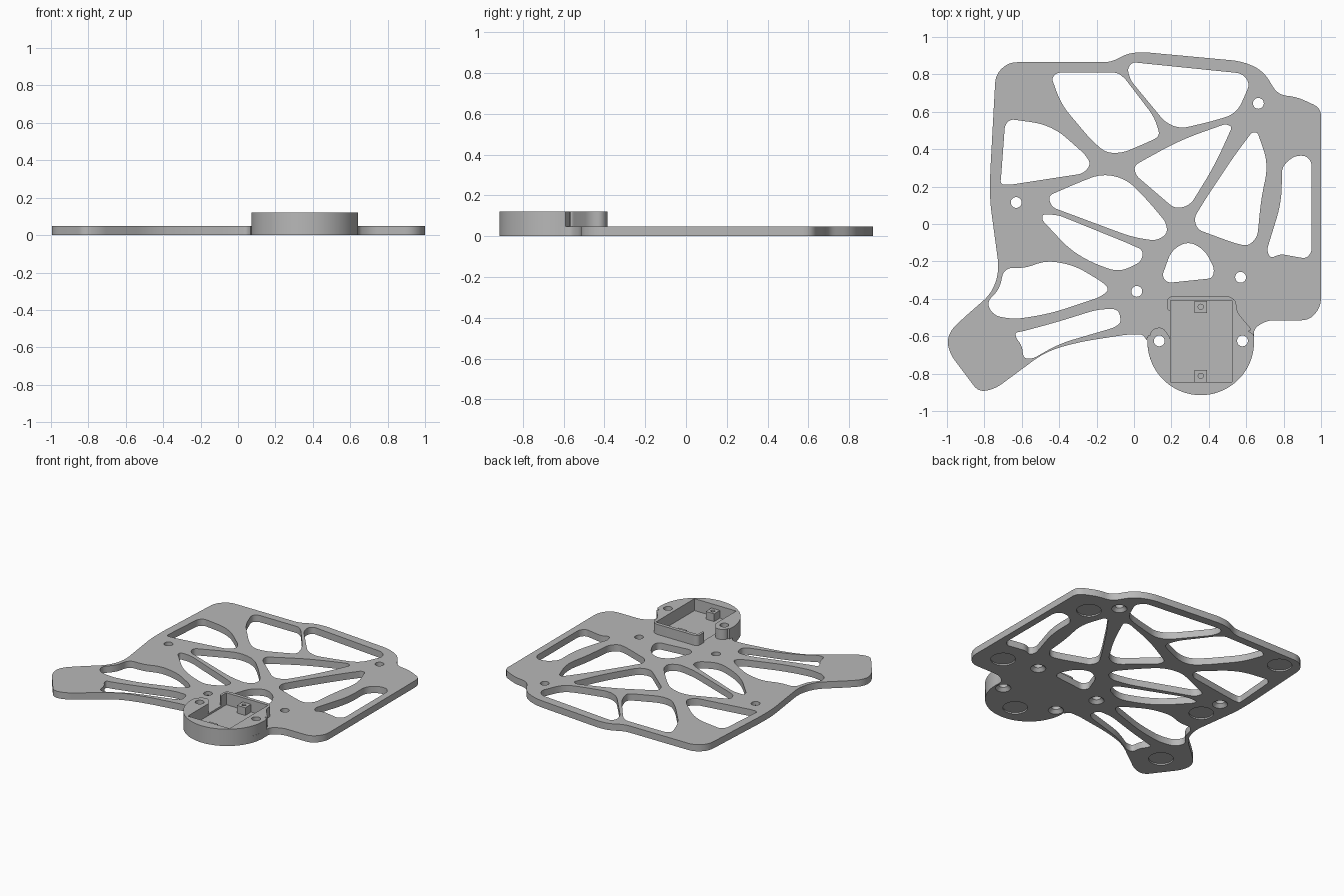
import bpy, bmesh
from math import sin, cos, radians
from mathutils import Vector

if "Cube" in bpy.data.objects:
    bpy.data.objects.remove(bpy.data.objects["Cube"])

PLATE_TOP = .048
HOUSING_TOP = .12
POCKET_FLOOR = .035
LOBE = Vector((.357, -.63))
LOBE_RADIUS = .285

grey = bpy.data.materials.new("plain_grey")
grey.use_nodes = True
grey.diffuse_color = (.48, .48, .48, 1)
grey.node_tree.nodes["Principled BSDF"].inputs["Base Color"].default_value = grey.diffuse_color


def rounded(corners, steps=6):
    """Round every corner of a polygon, limited by its shorter neighbour edge."""
    corners = [Vector(c) for c in corners]
    path = []
    for i, here in enumerate(corners):
        back = corners[i - 1] - here
        ahead = corners[(i + 1) % len(corners)] - here
        reach = min(back.length, ahead.length) * .49
        start = here + back.normalized() * reach
        end = here + ahead.normalized() * reach
        for k in range(steps + 1):
            t = k / steps
            path.append(start * (1 - t) ** 2 + here * (2 * t * (1 - t)) + end * t ** 2)
    return path


def lobe_arc(first, last, count=48):
    """Points along the round housing, angles in degrees."""
    angles = [radians(first + (last - first) * k / count) for k in range(count + 1)]
    return [LOBE + Vector((cos(a), sin(a))) * LOBE_RADIUS for a in angles]


def add_prism(bm, path, low, high):
    """Extrude a closed outline between two heights."""
    bottom = bm.faces.new([bm.verts.new((p[0], p[1], low)) for p in path])
    grown = bmesh.ops.extrude_face_region(bm, geom=[bottom])["geom"]
    for v in grown:
        if isinstance(v, bmesh.types.BMVert):
            v.co.z = high


def add_drill(bm, centre, sections, sides=32):
    """Stack of (radius, height) rings closed at both ends."""
    rings = []
    for radius, z in sections:
        ring = []
        for k in range(sides):
            a = radians(360 * k / sides)
            ring.append(bm.verts.new((centre[0] + radius * cos(a), centre[1] + radius * sin(a), z)))
        rings.append(ring)
    bm.faces.new(rings[0])
    bm.faces.new(rings[-1])
    for lower, upper in zip(rings, rings[1:]):
        for k in range(sides):
            n = (k + 1) % sides
            bm.faces.new((lower[k], lower[n], upper[n], upper[k]))


def rectangle(left, front, right, back):
    return [(left, front), (right, front), (right, back), (left, back)]


def finish(name, bm):
    bmesh.ops.recalc_face_normals(bm, faces=bm.faces)
    mesh = bpy.data.meshes.new(name)
    bm.to_mesh(mesh)
    bm.free()
    mesh.materials.append(grey)
    obj = bpy.data.objects.new(name, mesh)
    bpy.context.collection.objects.link(obj)
    return obj


def cut(obj, cutter):
    mod = obj.modifiers.new("cut", "BOOLEAN")
    mod.operation = "DIFFERENCE"
    mod.solver = "EXACT"
    mod.object = cutter
    bpy.ops.object.select_all(action="DESELECT")
    bpy.context.view_layer.objects.active = obj
    obj.select_set(True)
    bpy.ops.object.modifier_apply(modifier=mod.name)


# Plate outline: back and left edge, then the round lobe, then the tail
right_side = [
    (-.74, .80), (-.67, .865), (-.12, .865), (-.04, .91), (.04, .92), (.58, .87),
    (.69, .82), (.77, .69), (.87, .68), (1, .62), (1, .53), (1, -.44), (.94, -.515),
    (.71, -.515), (.64, -.56)]
tail_side = [
    (.05, -.59), (-.03, -.59), (-.29, -.63), (-.47, -.68), (-.74, -.88), (-.83, -.90),
    (-.98, -.70), (-1, -.63), (-.98, -.57), (-.92, -.51), (-.76, -.37), (-.72, -.25),
    (-.77, .12), (-.77, .25)]
outline = rounded(right_side + [(.642, -.62), (.36, -.63), (.07, -.63)] + tail_side)
outline = [p for p in outline if (p - LOBE).length >= LOBE_RADIUS or p.y > -.55]
split = max(i for i, p in enumerate(outline) if p.x > .6 and p.y < -.5) + 1
outline[split:split] = lobe_arc(6, -186)
bm = bmesh.new()
add_prism(bm, outline, 0, PLATE_TOP)
plate = finish("base_plate", bm)

# Lightening windows through the plate
windows = bmesh.new()


def window(*corners):
    add_prism(windows, rounded(corners), -.05, .3)


window((-.41, .81), (-.09, .81), (-.05, .78), (.11, .57), (.14, .47), (.08, .44),
       (-.06, .38), (-.15, .38), (-.23, .45), (-.39, .64), (-.44, .78))
window((-.035, .83), (-.01, .865), (.58, .805), (.62, .75), (.55, .59), (.42, .55),
       (.25, .51), (.17, .54), (-.02, .77))
window((-.69, .53), (-.66, .56), (-.44, .53), (-.26, .37), (-.23, .32), (-.27, .27),
       (-.66, .21), (-.715, .21), (-.71, .26))
window((-.46, .15), (-.30, .22), (-.17, .27), (-.04, .24), (.07, .13), (.17, .01),
       (.18, -.05), (.12, -.09), (-.01, -.07), (-.44, .09))
window((-.49, .05), (-.41, .05), (-.04, -.10), (.05, -.14), (.04, -.20), (-.08, -.26),
       (-.24, -.20), (-.35, -.13), (-.49, .02))
window((0, .31), (.04, .335), (.25, .45), (.49, .535), (.525, .52), (.43, .31),
       (.30, .10), (.22, .08), (.01, .26))
window((.63, .49), (.66, .49), (.72, .32), (.68, .14), (.66, -.07), (.61, -.12),
       (.53, -.10), (.34, -.03), (.32, .03), (.38, .13), (.54, .37))
window((.95, .33), (.92, .365), (.86, .365), (.79, .31), (.79, .12), (.71, -.14),
       (.73, -.185), (.78, -.16), (.92, -.185), (.95, -.15))
window((.29, -.09), (.38, -.14), (.43, -.24), (.42, -.29), (.18, -.315), (.15, -.28),
       (.20, -.14))
window((-.67, -.235), (-.58, -.235), (-.47, -.195), (-.32, -.22), (-.17, -.31),
       (-.13, -.35), (-.18, -.39), (-.45, -.48), (-.64, -.51), (-.75, -.49),
       (-.79, -.42), (-.72, -.35), (-.70, -.26))
window((-.635, -.58), (-.60, -.575), (-.43, -.53), (-.19, -.455), (-.08, -.455),
       (-.07, -.53), (-.11, -.555), (-.40, -.64), (-.54, -.72), (-.59, -.72),
       (-.60, -.65), (-.63, -.61))
windows = finish("window_cutter", windows)

# Countersunk screw holes, shallow round foot recesses, housing pocket
drills = bmesh.new()
for spot in [(.665, .645), (-.63, .115), (.015, -.36), (.57, -.285), (.135, -.625), (.58, -.625)]:
    add_drill(drills, spot, [(.06, -.01), (.05, 0), (.029, .022), (.029, .3)])
for spot in [(.80, .50), (.82, -.34), (.357, -.77), (-.61, -.05), (-.60, .75), (-.79, -.67)]:
    add_drill(drills, spot, [(.08, -.01), (.08, .01)])
add_prism(drills, rectangle(.195, -.845, .525, -.41), POCKET_FLOOR, .3)
drills = finish("drill_cutter", drills)

# Raised housing: round front, screw boss on one side, wall around the back
wall = rounded([
    (.08, -.60), (.10, -.56), (.15, -.55), (.19, -.60), (.20, -.64), (.20, -.47),
    (.178, -.46), (.178, -.40), (.20, -.385), (.51, -.385), (.545, -.41), (.55, -.47),
    (.60, -.53), (.635, -.57)])
bm = bmesh.new()
add_prism(bm, lobe_arc(8, -187) + wall, PLATE_TOP, HOUSING_TOP)
housing = finish("raised_housing", bm)

for part in (plate, housing):
    cut(part, drills)
cut(plate, windows)

# Square mounting posts with pilot holes inside the pocket
posts = []
for name, y in (("back_post", -.443), ("front_post", -.812)):
    bm = bmesh.new()
    add_prism(bm, rectangle(.324, y - .032, .39, y + .032), POCKET_FLOOR, .09)
    post = finish(name, bm)
    bm = bmesh.new()
    add_drill(bm, (.357, y), [(.014, .05), (.014, .2)], 20)
    pilot = finish("pilot_cutter", bm)
    cut(post, pilot)
    bpy.data.objects.remove(pilot)
    posts.append(post)

for cutter in (windows, drills):
    bpy.data.objects.remove(cutter)
for part in [plate, housing] + posts:
    bpy.ops.object.select_all(action="DESELECT")
    bpy.context.view_layer.objects.active = part
    part.select_set(True)
    bpy.ops.object.shade_smooth_by_angle(angle=radians(35))
